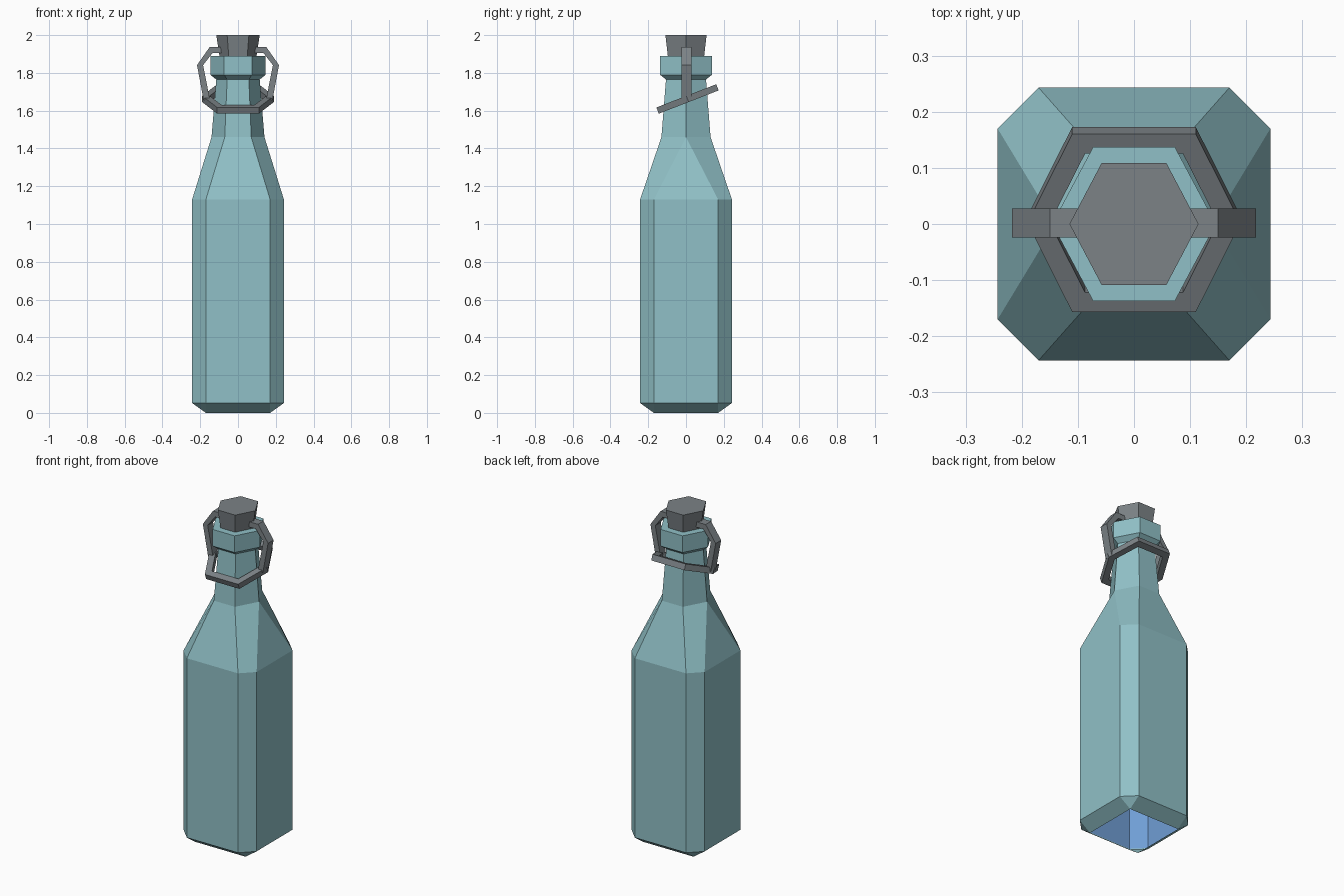
import bpy, bmesh
from mathutils import Matrix

if "Cube" in bpy.data.objects:
    bpy.data.objects.remove(bpy.data.objects["Cube"])


def material(name, rgb):
    m = bpy.data.materials.new(name)
    m.diffuse_color = (*rgb, 1)
    m.use_nodes = True
    m.node_tree.nodes["Principled BSDF"].inputs["Base Color"].default_value = m.diffuse_color
    return m


GLASS = material("teal_glass", (0.28, 0.53, 0.57))
METAL = material("grey_metal", (0.20, 0.225, 0.24))
LIQUID = material("blue_liquid", (0.16, 0.34, 0.66))


def octagon(h, k, z):
    """Square of half-size h whose flat sides end at k; k, k gives a plain square."""
    return [(h, -k, z), (h, k, z), (k, h, z), (-k, h, z),
            (-h, k, z), (-h, -k, z), (-k, -h, z), (k, -h, z)]


def square(k, z):
    return octagon(k, k, z)


def hexagon(x, y, z, flat=0.5):
    """Hexagon pointing along x, as eight points with both tips doubled."""
    f = x * flat
    return [(x, 0, z), (x, 0, z), (f, y, z), (-f, y, z),
            (-x, 0, z), (-x, 0, z), (-f, -y, z), (f, -y, z)]


def loft(name, rings, mat, cap_bottom=True, cap_top=True, closed=False, inward=False):
    bm = bmesh.new()
    loops = [[bm.verts.new(p) for p in r] for r in rings]
    pairs = list(zip(loops, loops[1:]))
    if closed:
        pairs.append((loops[-1], loops[0]))
    for a, b in pairs:
        for i in range(8):
            j = (i + 1) % 8
            bm.faces.new((a[i], a[j], b[j], b[i]))
    if not closed:
        if cap_bottom:
            bm.faces.new(loops[0][::-1])
        if cap_top:
            bm.faces.new(loops[-1])
    bmesh.ops.remove_doubles(bm, verts=bm.verts, dist=1e-5)
    if closed:
        bmesh.ops.recalc_face_normals(bm, faces=bm.faces)
    if inward:
        bmesh.ops.reverse_faces(bm, faces=bm.faces)
    return finish(name, bm, mat)


def finish(name, bm, mat):
    me = bpy.data.meshes.new(name)
    bm.to_mesh(me)
    bm.free()
    me.materials.append(mat)
    ob = bpy.data.objects.new(name, me)
    bpy.context.collection.objects.link(ob)
    return ob


# Bottle: open base, bevelled square body, hexagonal neck and lip
loft("bottle", [
    square(0.17, 0), octagon(0.243, 0.17, 0.052), octagon(0.243, 0.17, 1.13),
    hexagon(0.14, 0.13, 1.46), hexagon(0.115, 0.106, 1.765),
    hexagon(0.146, 0.137, 1.79), hexagon(0.146, 0.137, 1.89)],
    GLASS, cap_bottom=False)

# Liquid lining, seen through the open base
loft("liquid", [octagon(0.238, 0.167, 0.055), octagon(0.238, 0.167, 1.0)],
     LIQUID, cap_bottom=False, inward=True)

# Stopper
loft("stopper", [hexagon(0.095, 0.094, 1.87), hexagon(0.115, 0.109, 2.0)], METAL)

# Tilted hexagonal ring round the neck
t = 0.0175
ring = loft("neck_ring", [
    hexagon(0.19, 0.17, -t, 0.58), hexagon(0.19, 0.17, t, 0.58),
    hexagon(0.15, 0.133, t, 0.58), hexagon(0.15, 0.133, -t, 0.58)],
    METAL, closed=True)
ring.data.transform(Matrix.Translation((0, 0.008, 1.662))
                    @ Matrix.Rotation(0.37, 4, 'X'))

# Bent clasp strap from stopper to ring, mirrored to both sides
outer = [(0.08, 1.937), (0.15, 1.937), (0.217, 1.841), (0.182, 1.655)]
inner = [(0.08, 1.905), (0.135, 1.905), (0.185, 1.841), (0.150, 1.665)]
bm = bmesh.new()
rows = [[bm.verts.new((x, y, z)) for (x, z), y in
         ((o, -0.024), (o, 0.028), (i, 0.028), (i, -0.024))]
        for o, i in zip(outer, inner)]
for a, b in zip(rows, rows[1:]):
    for i in range(4):
        j = (i + 1) % 4
        bm.faces.new((a[i], a[j], b[j], b[i]))
bm.faces.new(rows[0])
bm.faces.new(rows[-1])
bmesh.ops.recalc_face_normals(bm, faces=bm.faces)
strap = finish("clasp_strap", bm, METAL)
strap.modifiers.new("both_sides", 'MIRROR')
